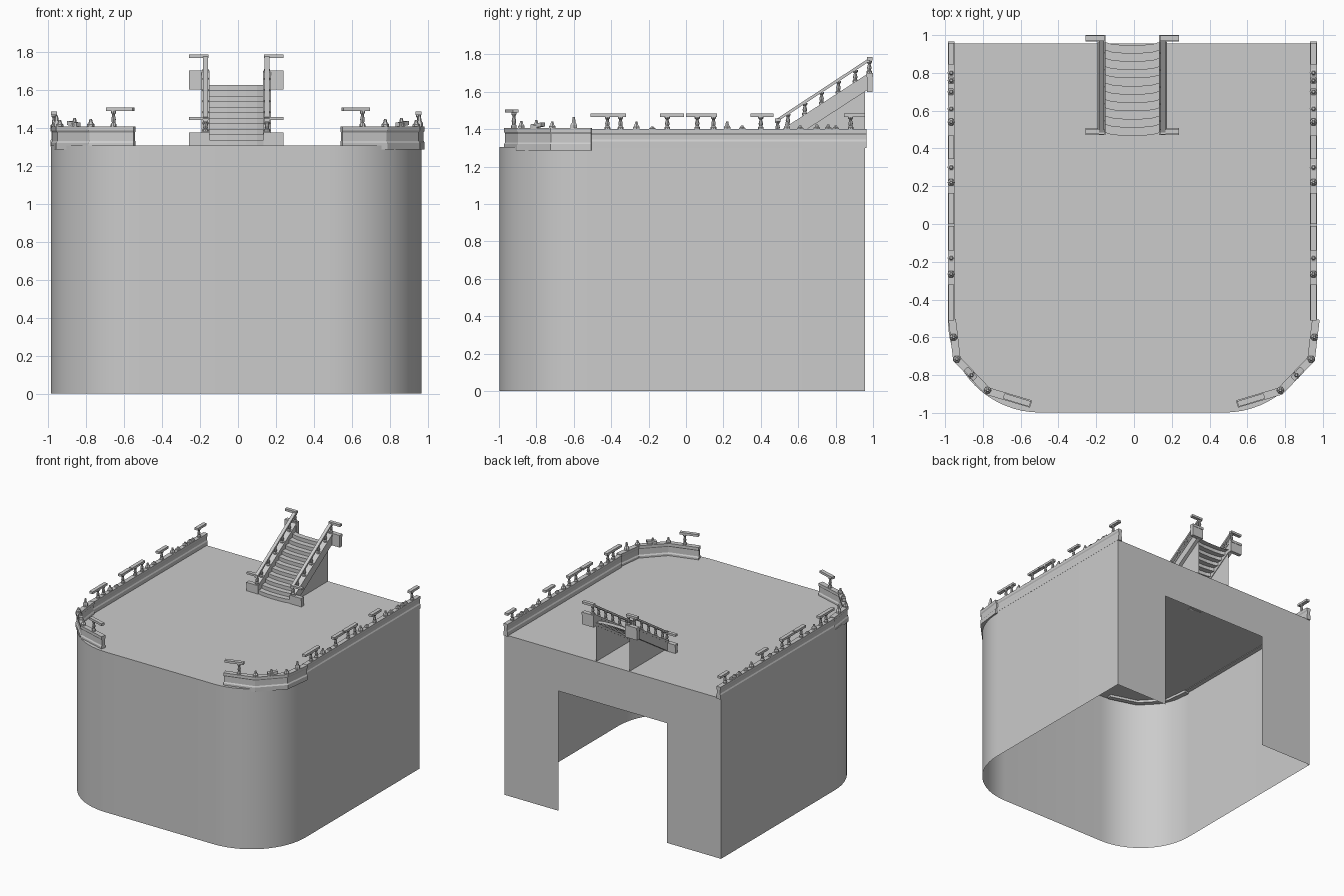
import bpy, bmesh, math
from mathutils import Vector

cube = bpy.data.objects.get("Cube")
if cube:
    bpy.data.objects.remove(cube)

stone = bpy.data.materials.new("grey_stone")
stone.use_nodes = True
stone.diffuse_color = (0.6, 0.6, 0.6, 1)
stone.node_tree.nodes["Principled BSDF"].inputs["Base Color"].default_value = (0.6, 0.6, 0.6, 1)

DECK, CX = 1.305, -0.009      # deck height, centre line of the block
HALF, BACK, R = 0.976, 0.956, 0.488


def finish(bm, name, smooth=False):
    bmesh.ops.recalc_face_normals(bm, faces=bm.faces)
    me = bpy.data.meshes.new(name)
    bm.to_mesh(me)
    bm.free()
    me.materials.append(stone)
    ob = bpy.data.objects.new(name, me)
    bpy.context.scene.collection.objects.link(ob)
    if smooth:
        bpy.ops.object.select_all(action='DESELECT')
        ob.select_set(True)
        bpy.context.view_layer.objects.active = ob
        bpy.ops.object.shade_smooth_by_angle(angle=math.radians(30))
    return ob


def face(bm, pts):
    return bm.faces.new([bm.verts.new(p) for p in pts])


def skin(bm, rings, closed=True, caps=True):
    """Bridge successive rings of points with quads."""
    vs = [[bm.verts.new(p) for p in ring] for ring in rings]
    n = len(vs[0])
    for a, b in zip(vs, vs[1:]):
        for i in range(n if closed else n - 1):
            j = (i + 1) % n
            bm.faces.new((a[i], a[j], b[j], b[i]))
    if caps:
        bm.faces.new(vs[0])
        bm.faces.new(vs[-1])


def bar(bm, p, q, width, height):
    """Box running from p to q, with vertical end faces."""
    p, q = Vector(p), Vector(q)
    d = q - p
    side = Vector((-d.y, d.x, 0)).normalized() * width / 2
    up = Vector((0, 0, height / 2))
    skin(bm, [[c + side + up, c - side + up, c - side - up, c + side - up] for c in (p, q)])


def lathe(bm, base, profile, sides=8):
    base = Vector(base)
    skin(bm, [[base + Vector((r * math.cos(k * math.tau / sides),
                              r * math.sin(k * math.tau / sides), z))
               for k in range(sides)] for r, z in profile])


def sweep(bm, path, profile):
    """Mitred sweep of an (offset, z) profile along a flat path."""
    pts = [Vector((x, y, 0)) for x, y in path]
    rings = []
    for i, p in enumerate(pts):
        a = (p - pts[i - 1]).normalized() if i else (pts[1] - p).normalized()
        b = (pts[i + 1] - p).normalized() if i < len(pts) - 1 else a
        na, nb = Vector((-a.y, a.x, 0)), Vector((-b.y, b.x, 0))
        n = (na + nb) / (1 + na.dot(nb))
        rings.append([p + n * o + Vector((0, 0, z)) for o, z in profile])
    skin(bm, rings)


def molding(w, bottom, top):
    half = [(w, bottom), (w, bottom + 0.035), (w * 0.7, bottom + 0.045),
            (w * 0.7, top - 0.03), (w, top - 0.02), (w, top)]
    return half + [(-o, z) for o, z in reversed(half)]


def baluster(bm, base, h):
    lathe(bm, base, [(0.015, 0), (0.015, h * 0.15), (0.009, h * 0.25), (0.012, h * 0.45),
                     (0.007, h * 0.75), (0.014, h * 0.88), (0.014, h)])


def stub(bm, base, h):
    lathe(bm, base, [(0.02, 0), (0.02, h * 0.3), (0.012, h * 0.5), (0.007, h)], 6)


# Hollow block: open underneath, round front corners
outline = [(HALF, BACK)]
for k in range(17):
    a = k / 16 * math.pi / 2
    outline.append((HALF - R + R * math.cos(a), -0.51 - R * math.sin(a)))
outline += [(-x, y) for x, y in reversed(outline)]
outline = [(x + CX, y) for x, y in outline]

bm = bmesh.new()
skin(bm, [[(x, y, z) for x, y in outline] for z in (0, DECK)], closed=False, caps=False)
finish(bm, "outer_wall", True)

bm = bmesh.new()
face(bm, [(x, y, DECK) for x, y in outline])
finish(bm, "deck")

# Back wall with a tall doorway
bm = bmesh.new()
W, D, H = HALF, 0.49, 0.975
face(bm, [(x + CX, BACK, z) for x, z in
          [(-W, 0), (-D, 0), (-D, H), (D, H), (D, 0), (W, 0), (W, DECK), (-W, DECK)]])
finish(bm, "back_wall")

# Parapets and the broken balustrade on top of them
for s, side in ((1, "left"), (-1, "right")):
    x = CX + s * 0.959
    bm = bmesh.new()
    sweep(bm, [(x, -0.51), (x, 0.965)], molding(0.018, 1.3, 1.4))
    finish(bm, side + "_side_parapet")

    corner = [(0.963, -0.505), (0.938, -0.715), (0.775, -0.885), (0.545, -0.953)]
    bm = bmesh.new()
    sweep(bm, [(s * cx, cy) for cx, cy in corner], molding(0.02, 1.285, 1.405))
    finish(bm, side + "_corner_parapet")

    bm = bmesh.new()
    for y0, y1, posts in ((-0.51, -0.32, (-0.42, -0.35)), (-0.14, -0.01, (-0.1,)),
                          (0.0, 0.165, (0.06, 0.147)), (0.345, 0.468, (0.4,)),
                          (0.845, 0.958, (0.88,))):
        bar(bm, (x, y0, 1.475), (x, y1, 1.475), 0.03, 0.018)
        for y in posts:
            baluster(bm, (x, y, 1.4), 0.067)
    # Rail fragment at the front end
    bar(bm, (s * 0.69, -0.91, 1.497), (s * 0.55, -0.953, 1.497), 0.03, 0.018)
    baluster(bm, (s * 0.655, -0.92, 1.405), 0.085)
    finish(bm, side + "_rail_pieces")

    bm = bmesh.new()
    for y, h in ((-0.265, 0.04), (-0.18, 0.015), (0.22, 0.04), (0.3, 0.02), (0.54, 0.04),
                 (0.61, 0.02), (0.7, 0.025), (0.76, 0.025), (0.8, 0.02)):
        stub(bm, (x, y, 1.4), h)
    for sx, sy, h in ((0.955, -0.6, 0.06), (0.938, -0.715, 0.035),
                      (0.86, -0.8, 0.045), (0.775, -0.88, 0.04)):
        stub(bm, (s * sx, sy, 1.405), h)
    bar(bm, (s * 0.89, -0.765, 1.425), (s * 0.84, -0.82, 1.415), 0.03, 0.022)
    finish(bm, side + "_broken_stubs")

# Staircase with bowed steps
STEPS, Y0, Y1, TOP = 11, 0.485, 0.965, 1.625
bow = [(-0.15, 0), (-0.11, -0.012), (-0.05, -0.018), (0.05, -0.018), (0.11, -0.012), (0.15, 0)]
bm = bmesh.new()
rows = []
for k in range(STEPS + 1):
    y = Y0 + (Y1 - Y0) * k / STEPS
    for z in (k, min(k + 1, STEPS)):
        h = DECK + (TOP - DECK) * z / STEPS
        rows.append([(CX + bx, y + by, h) for bx, by in bow])
skin(bm, rows[:-1], closed=False, caps=False)
finish(bm, "stair_steps")

# Stair sides, sloping stringers, handrails and end pieces
for s, side in ((1, "left"), (-1, "right")):
    x = CX + s * 0.162
    bm = bmesh.new()
    face(bm, [(CX + s * 0.15, 0.49, DECK), (CX + s * 0.15, BACK, DECK),
              (CX + s * 0.15, BACK, 1.62)])
    finish(bm, side + "_stair_wall")

    bm = bmesh.new()
    bar(bm, (x, 0.49, 1.335), (x, 0.975, 1.65), 0.034, 0.075)
    bar(bm, (x, 0.49, 1.375), (x, 0.975, 1.69), 0.042, 0.018)
    # Returns turning outward at the foot and head
    for y, low, high in ((0.49, 1.3, 1.375), (0.983, 1.6, 1.7)):
        bar(bm, (x - s * 0.02, y, (low + high) / 2), (CX + s * 0.248, y, (low + high) / 2),
            0.03, high - low)
        bar(bm, (x - s * 0.02, y, high - 0.01), (CX + s * 0.248, y, high - 0.01), 0.036, 0.02)
    finish(bm, side + "_stringer")

    bm = bmesh.new()
    bar(bm, (x, 0.475, 1.44), (x, 0.985, 1.775), 0.026, 0.018)
    bar(bm, (x - s * 0.015, 0.49, 1.448), (CX + s * 0.248, 0.49, 1.448), 0.028, 0.016)
    bar(bm, (x - s * 0.015, 0.983, 1.776), (CX + s * 0.248, 0.983, 1.776), 0.028, 0.018)
    for y in (0.49, 0.545, 0.635, 0.725, 0.815, 0.905, 0.98):
        foot = 1.38 + (y - 0.49) * 0.65
        baluster(bm, (x, y, foot), 0.066)
    finish(bm, side + "_handrail")
